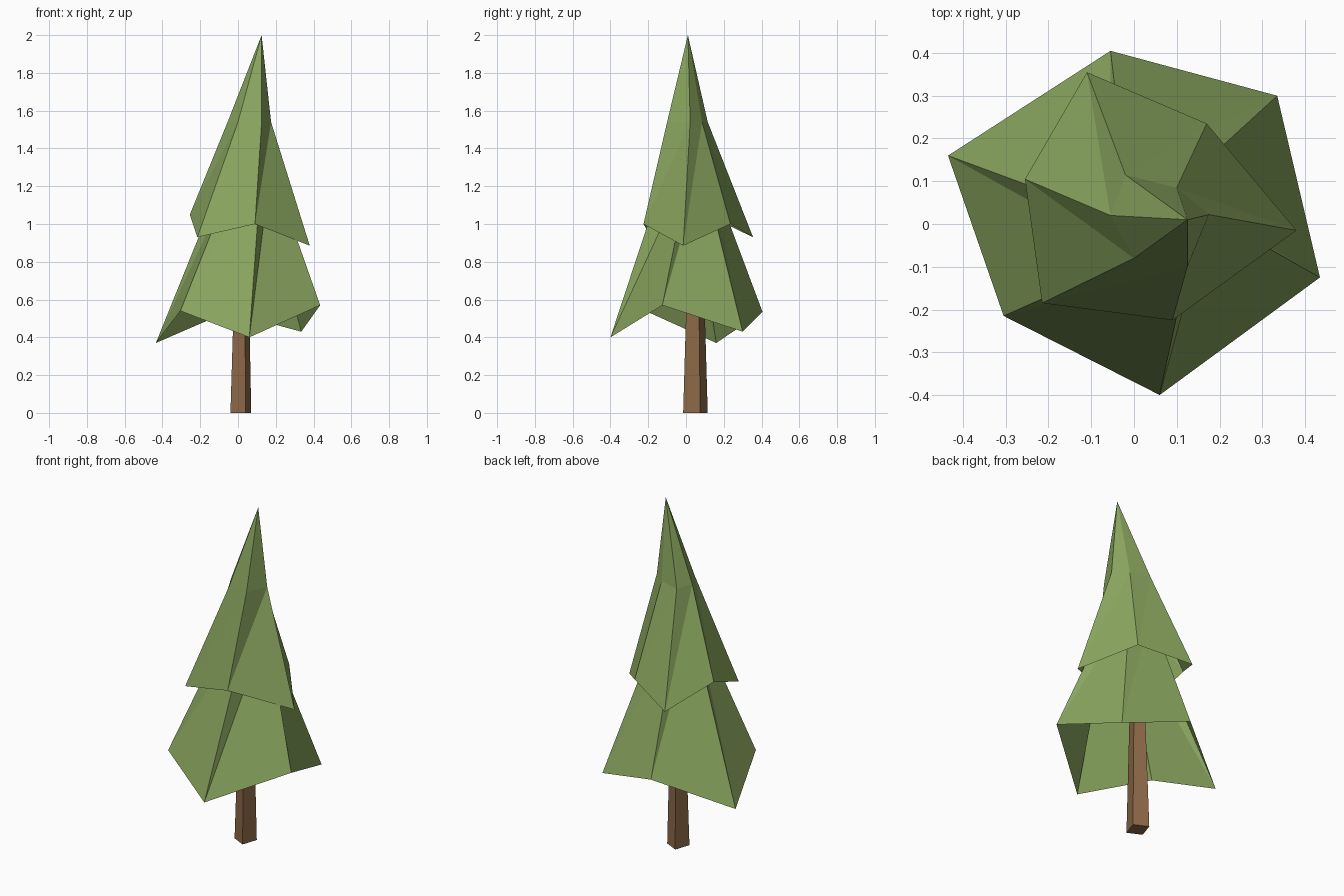
import bpy

if "Cube" in bpy.data.objects:
    bpy.data.objects.remove(bpy.data.objects["Cube"])

def material(name, rgb):
    m = bpy.data.materials.new(name)
    m.diffuse_color = (*rgb, 1.0)
    m.use_nodes = True
    m.node_tree.nodes["Principled BSDF"].inputs["Base Color"].default_value = m.diffuse_color
    return m

leaf = material("leaf green", (0.254, 0.381, 0.115))
bark = material("bark brown", (0.264, 0.140, 0.064))

def build(name, verts, faces, mat):
    me = bpy.data.meshes.new(name)
    me.from_pydata(verts, [], faces)
    me.materials.append(mat)
    ob = bpy.data.objects.new(name, me)
    bpy.context.collection.objects.link(ob)
    return ob

def skirt(lower, n):
    """Triangles joining two stacked rings, starting at vertex index lower."""
    faces = []
    for i in range(n):
        j = (i + 1) % n
        a, b, c, d = lower + i, lower + j, lower + n + j, lower + n + i
        faces += [(a, b, c), (a, c, d)]
    return faces

# Crooked hexagon at the neck of each tier
neck = [(0.125, -0.10), (0.175, 0.022), (0.10, 0.085),
        (-0.02, 0.115), (-0.055, 0.02), (0.0, -0.08)]

# Lower branches: hollow skirt with a closed, hidden neck
lower_rim = [(0.06, -0.40, 0.40), (0.435, -0.125, 0.57), (0.335, 0.30, 0.43),
             (-0.055, 0.405, 0.535), (-0.435, 0.16, 0.37), (-0.305, -0.215, 0.54)]
build("lower_branches", lower_rim + [(x, y, 1.31) for x, y in neck],
      skirt(0, 6) + [tuple(range(6, 12))], leaf)

# Upper branches: hollow skirt with a pointed tip
upper_rim = [(0.09, -0.225, 1.0), (0.38, -0.015, 0.885), (0.17, 0.235, 1.0),
             (-0.11, 0.355, 0.93), (-0.255, 0.105, 1.05), (-0.215, -0.185, 0.93)]
tip = [(6 + i, 6 + (i + 1) % 6, 12) for i in range(6)]
build("upper_branches",
      upper_rim + [(x, y, 1.54) for x, y in neck] + [(0.125, 0.01, 2.0)],
      skirt(0, 6) + tip, leaf)

# Tapered four-sided trunk
base = [(0.04, -0.015), (0.07, 0.075), (-0.01, 0.115), (-0.04, 0.025)]
top = [(0.02 + (x - 0.015) * 0.6, 0.05 + (y - 0.05) * 0.6) for x, y in base]
sides = [(i, (i + 1) % 4, 4 + (i + 1) % 4, 4 + i) for i in range(4)]
build("trunk", [(x, y, 0.0) for x, y in base] + [(x, y, 0.9) for x, y in top],
      sides + [(3, 2, 1, 0), (4, 5, 6, 7)], bark)
